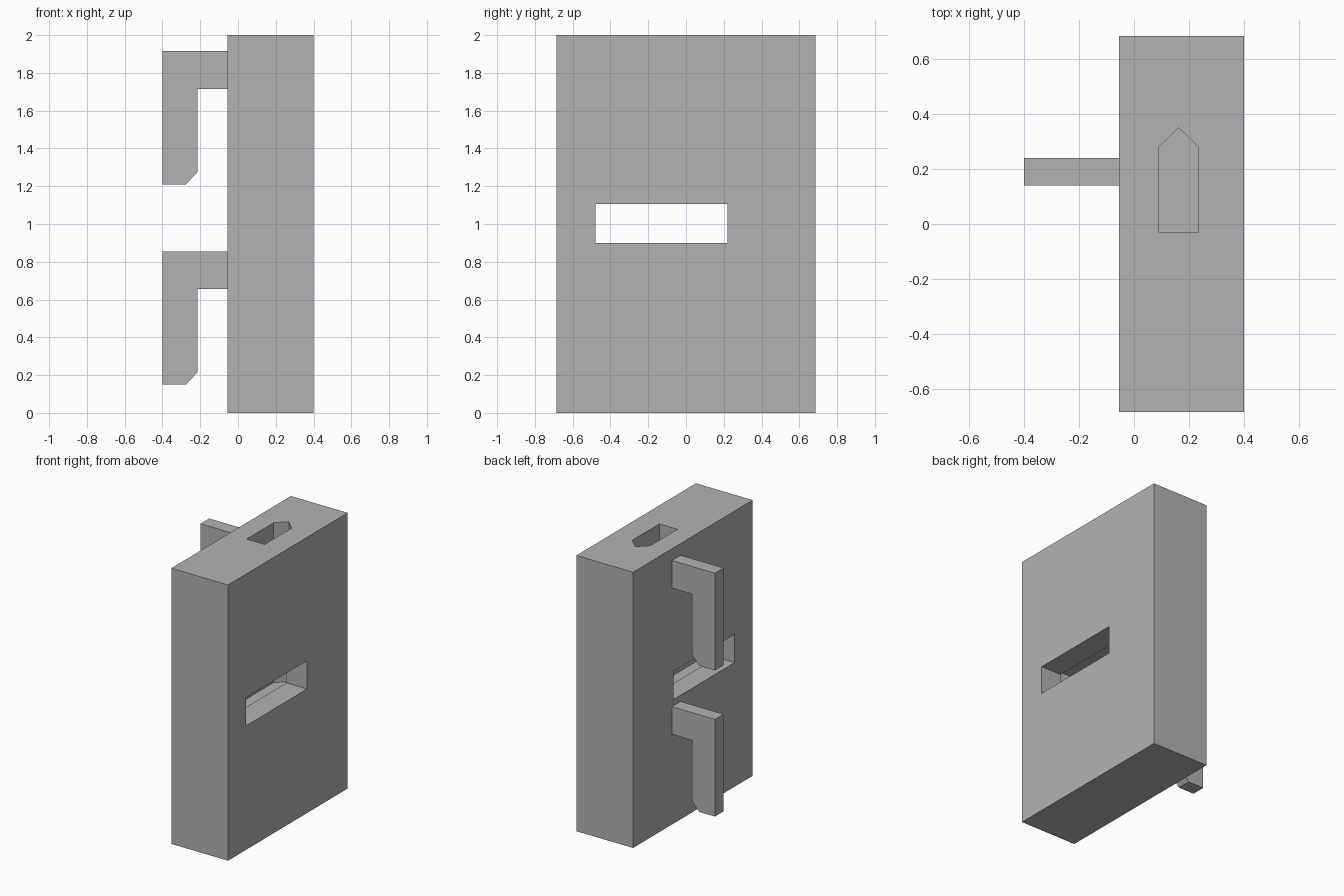
import bpy
import bmesh
from mathutils import Vector

cube = bpy.data.objects.get("Cube")
if cube:
    bpy.data.objects.remove(cube, do_unlink=True)

grey = bpy.data.materials.new("plain grey")
grey.use_nodes = True
grey.diffuse_color = (0.45, 0.45, 0.45, 1)
grey.node_tree.nodes["Principled BSDF"].inputs["Base Color"].default_value = grey.diffuse_color


def prism(name, points, sweep):
    """Closed profile of 3D points, extruded along sweep."""
    bm = bmesh.new()
    face = bm.faces.new([bm.verts.new(p) for p in points])
    grown = bmesh.ops.extrude_face_region(bm, geom=[face])
    verts = [v for v in grown["geom"] if isinstance(v, bmesh.types.BMVert)]
    bmesh.ops.translate(bm, verts=verts, vec=Vector(sweep))
    bmesh.ops.recalc_face_normals(bm, faces=bm.faces)
    mesh = bpy.data.meshes.new(name)
    bm.to_mesh(mesh)
    bm.free()
    mesh.materials.append(grey)
    obj = bpy.data.objects.new(name, mesh)
    bpy.context.collection.objects.link(obj)
    return obj


def box(name, low, high):
    (x0, y0, z0), (x1, y1, z1) = low, high
    return prism(name, [(x0, y0, z0), (x1, y0, z0), (x1, y1, z0), (x0, y1, z0)], (0, 0, z1 - z0))


def pointed_bar(name, back, z0, z1):
    """Upright bar with a pointed end toward +y."""
    outline = [(0.09, back), (0.235, back), (0.235, 0.28), (0.1625, 0.35), (0.09, 0.28)]
    return prism(name, [(x, y, z0) for x, y in outline], (0, 0, z1 - z0))


# Block with a cross slot, an inner chamber and a shaft open at the top
body = box("body", (-0.055, -0.685, 0), (0.4, 0.685, 2))
cutters = [
    box("slot_cutter", (-0.2, -0.48, 0.9), (0.6, 0.22, 1.105)),
    pointed_bar("chamber_cutter", -0.53, 0.84, 1.16),
    pointed_bar("shaft_cutter", -0.03, 1.0, 2.1),
]
for cutter in cutters:
    cutter.hide_render = True
    cut = body.modifiers.new(cutter.name, "BOOLEAN")
    cut.operation = "DIFFERENCE"
    cut.solver = "EXACT"
    cut.object = cutter
bpy.context.view_layer.update()
evaluated = body.evaluated_get(bpy.context.evaluated_depsgraph_get())
result = bpy.data.meshes.new_from_object(evaluated)
body.modifiers.clear()
body.data = result
for cutter in cutters:
    bpy.data.objects.remove(cutter, do_unlink=True)

# Two downward hooks on the side, with chamfered tips
hook = [(-0.055, 1.915), (-0.4, 1.915), (-0.4, 1.21), (-0.275, 1.21),
        (-0.215, 1.275), (-0.215, 1.715), (-0.055, 1.715)]
for name, drop in (("upper_hook", 0), ("lower_hook", 1.06)):
    prism(name, [(x, 0.14, z - drop) for x, z in hook], (0, 0.1, 0))
